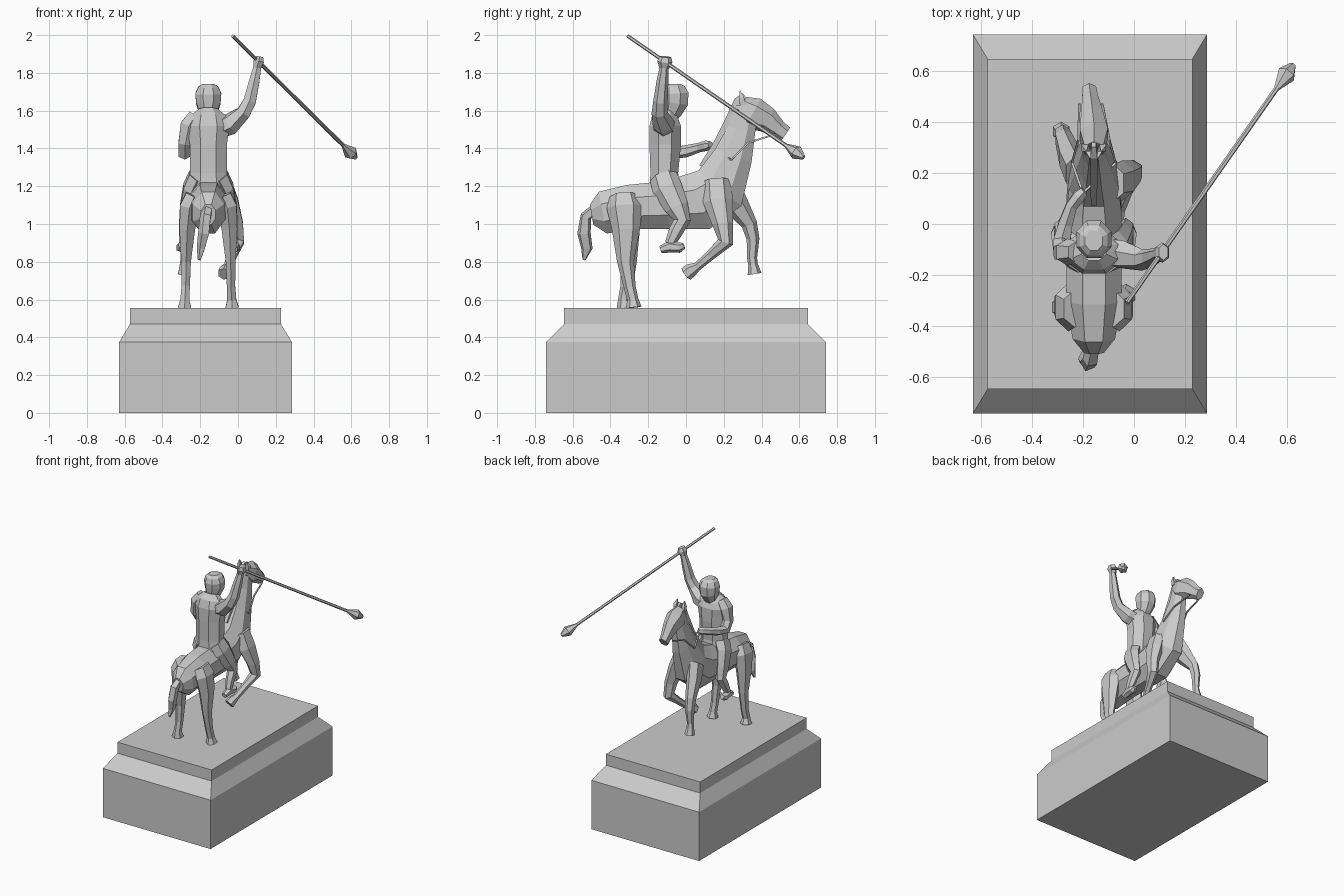
import bpy, bmesh, math
from mathutils import Vector

CX = -0.157  # centre line of horse and rider


def finish(name, bm):
    bmesh.ops.recalc_face_normals(bm, faces=bm.faces)
    me = bpy.data.meshes.new(name)
    bm.to_mesh(me)
    bm.free()
    ob = bpy.data.objects.new(name, me)
    bpy.context.collection.objects.link(ob)
    return ob


def loft(name, rings, sides=6, phase=0.5):
    """Faceted limb through rings of (x, y, z, half width, half depth)."""
    bm = bmesh.new()
    pts = [Vector(r[:3]) for r in rings]
    rows = []
    for i, r in enumerate(rings):
        t = Vector()
        if i > 0:
            t += (pts[i] - pts[i - 1]).normalized()
        if i < len(pts) - 1:
            t += (pts[i + 1] - pts[i]).normalized()
        t.normalize()
        side = Vector((1, 0, 0))
        side = (side - t * side.dot(t)).normalized()
        up = t.cross(side)
        rw, rd = r[3], r[-1]
        k = 1.06  # compensates for the flat facets
        row = []
        for j in range(sides):
            a = 2 * math.pi * (j + phase) / sides
            row.append(bm.verts.new(pts[i] + side * rw * k * math.cos(a) + up * rd * k * math.sin(a)))
        rows.append(row)
    for a, b in zip(rows, rows[1:]):
        for j in range(sides):
            n = (j + 1) % sides
            bm.faces.new((a[j], a[n], b[n], b[j]))
    bm.faces.new(rows[0])
    bm.faces.new(rows[-1])
    return finish(name, bm)


def centred(rings):
    return [(CX,) + r for r in rings]


# Stepped plinth: (z, half x, half y)
bm = bmesh.new()
px = -0.172
rows = []
for z, hx, hy in ((0, .457, .74), (.375, .457, .74), (.47, .4, .645), (.555, .4, .645)):
    rows.append([bm.verts.new((px + sx * hx, sy * hy, z)) for sx, sy in ((-1, -1), (1, -1), (1, 1), (-1, 1))])
for a, b in zip(rows, rows[1:]):
    for j in range(4):
        bm.faces.new((a[j], a[(j + 1) % 4], b[(j + 1) % 4], b[j]))
bm.faces.new(rows[0])
bm.faces.new(rows[-1])
finish("plinth", bm)

# Horse body and neck
loft("horse_body", centred([
    (-.50, 1.05, .04, .055), (-.44, 1.06, .085, .115), (-.30, 1.09, .11, .12),
    (-.10, 1.10, .11, .13), (.07, 1.12, .11, .16), (.18, 1.19, .10, .15),
    (.25, 1.36, .07, .105), (.295, 1.50, .05, .075), (.32, 1.62, .04, .065)]), 8)

# Horse head, ears and mane
loft("horse_head", [
    (CX, .29, 1.63, .04, .05), (CX, .35, 1.585, .06, .085), (-.165, .43, 1.55, .045, .065),
    (-.172, .49, 1.50, .033, .045), (-.176, .525, 1.475, .03, .042)], 6)
for s, tag in ((-1, "left"), (1, "right")):
    loft("horse_ear_" + tag, [(CX + s * .03, .30, 1.63, .02), (CX + s * .035, .295, 1.67, .017),
                              (CX + s * .03, .285, 1.705, .003)], 4)
loft("mane", centred([(.09, 1.30, .015, .03), (.165, 1.42, .018, .03), (.23, 1.55, .018, .03),
                      (.275, 1.65, .018, .03), (.31, 1.68, .012, .02)]), 4)

# Tail
loft("tail", [(CX, -.47, 1.09, .025), (-.17, -.53, 1.04, .03, .03), (-.18, -.54, .95, .03, .035),
              (-.195, -.525, .87, .022, .03), (-.205, -.54, .81, .008)], 5)

# Hind legs standing on the plinth; s mirrors, k shifts the lower leg
for s, tag, hock, hoof in ((1, "right", -.32, -.277), (-1, "left", -.305, -.325)):
    x = lambda d: CX + s * d
    mid = (hock + hoof) / 2
    loft("hind_leg_" + tag, [
        (x(.075), -.33, 1.15, .05, .07), (x(.10), -.325, 1.09, .055, .09), (x(.112), -.318, .97, .045, .07),
        (x(.118), hock, .80, .028, .042), (x(.12), mid, .67, .024, .03),
        (x(.124), hoof - .005, .60, .026, .028), (x(.126), hoof, .558, .038, .04)], 6)

# Raised forelegs
loft("fore_leg_right", [
    (-.08, .16, 1.23, .045, .07), (-.045, .17, 1.12, .05, .075), (-.01, .195, 1.0, .04, .052),
    (.0, .21, .905, .035, .04), (-.03, .13, .835, .025), (-.055, .06, .775, .022),
    (-.067, .025, .755, .03, .035), (-.075, .0, .735, .033, .036)], 6)
loft("fore_leg_left", [
    (-.225, .20, 1.20, .045, .08), (-.25, .26, 1.11, .045, .065), (-.275, .335, 1.0, .035, .04),
    (-.28, .355, .92, .03, .032), (-.283, .35, .82, .022, .025), (-.285, .355, .785, .025, .024),
    (-.285, .363, .735, .035, .035)], 6)

# Rider torso and head
loft("rider_torso", centred([
    (-.11, 1.17, .115, .085), (-.115, 1.27, .10, .075), (-.11, 1.42, .10, .085),
    (-.11, 1.52, .115, .085), (-.11, 1.57, .095, .07), (-.10, 1.605, .05, .045)]), 8)
loft("rider_head", centred([
    (-.09, 1.56, .038, .04), (-.075, 1.595, .05, .055), (-.06, 1.64, .066, .072),
    (-.06, 1.69, .07, .075), (-.065, 1.725, .055, .06), (-.065, 1.74, .035, .04)]), 8)

# Rider arms
loft("rider_arm_right", [
    (-.10, -.11, 1.51, .055), (-.04, -.12, 1.53, .055), (.03, -.14, 1.59, .04), (.062, -.135, 1.65, .036),
    (.085, -.125, 1.75, .03), (.103, -.115, 1.835, .022)], 6)
loft("rider_hand_right", [(.100, -.115, 1.825, .022, .025), (.11, -.112, 1.86, .03, .038),
                          (.115, -.11, 1.885, .02, .03)], 6)
loft("rider_arm_left", [
    (-.225, -.11, 1.575, .04), (-.26, -.11, 1.52, .05), (-.28, -.105, 1.43, .038), (-.282, -.07, 1.375, .036),
    (-.268, .0, 1.385, .03), (-.245, .07, 1.405, .024), (-.215, .11, 1.415, .026),
    (-.195, .13, 1.42, .018)], 6)

# Rider legs and feet
for s, tag in ((-1, "left"), (1, "right")):
    x = lambda d: CX + s * d
    loft("rider_leg_" + tag, [
        (x(.06), -.12, 1.25, .05, .07), (x(.095), -.10, 1.19, .042, .075), (x(.118), -.05, 1.09, .035, .06),
        (x(.125), -.02, 1.02, .032, .042), (x(.13), -.055, .96, .028, .036), (x(.135), -.085, .895, .022, .026)], 6)
    loft("rider_foot_" + tag, [
        (x(.135), -.135, .865, .02, .018), (x(.137), -.085, .88, .026, .03),
        (x(.14), -.035, .875, .03, .026), (x(.142), -.01, .885, .016, .015)], 6)

# Reins from the hand to the muzzle
for s, tag in ((-1, "left"), (1, "right")):
    loft("rein_" + tag, [(-.20, .12, 1.41, .006), (CX + s * .085, .24, 1.34, .006),
                         (CX + s * .06, .33, 1.43, .006), (CX - .012 + s * .045, .47, 1.475, .006)], 4)

# Spear with a faceted head
a, b = Vector((-.028, -.308, 1.995)), Vector((.622, .622, 1.352))
spear = [(0, .009), (.90, .010), (.96, .036), (1, .012)]
loft("spear", [tuple(a.lerp(b, t)) + (r,) for t, r in spear], 6)
